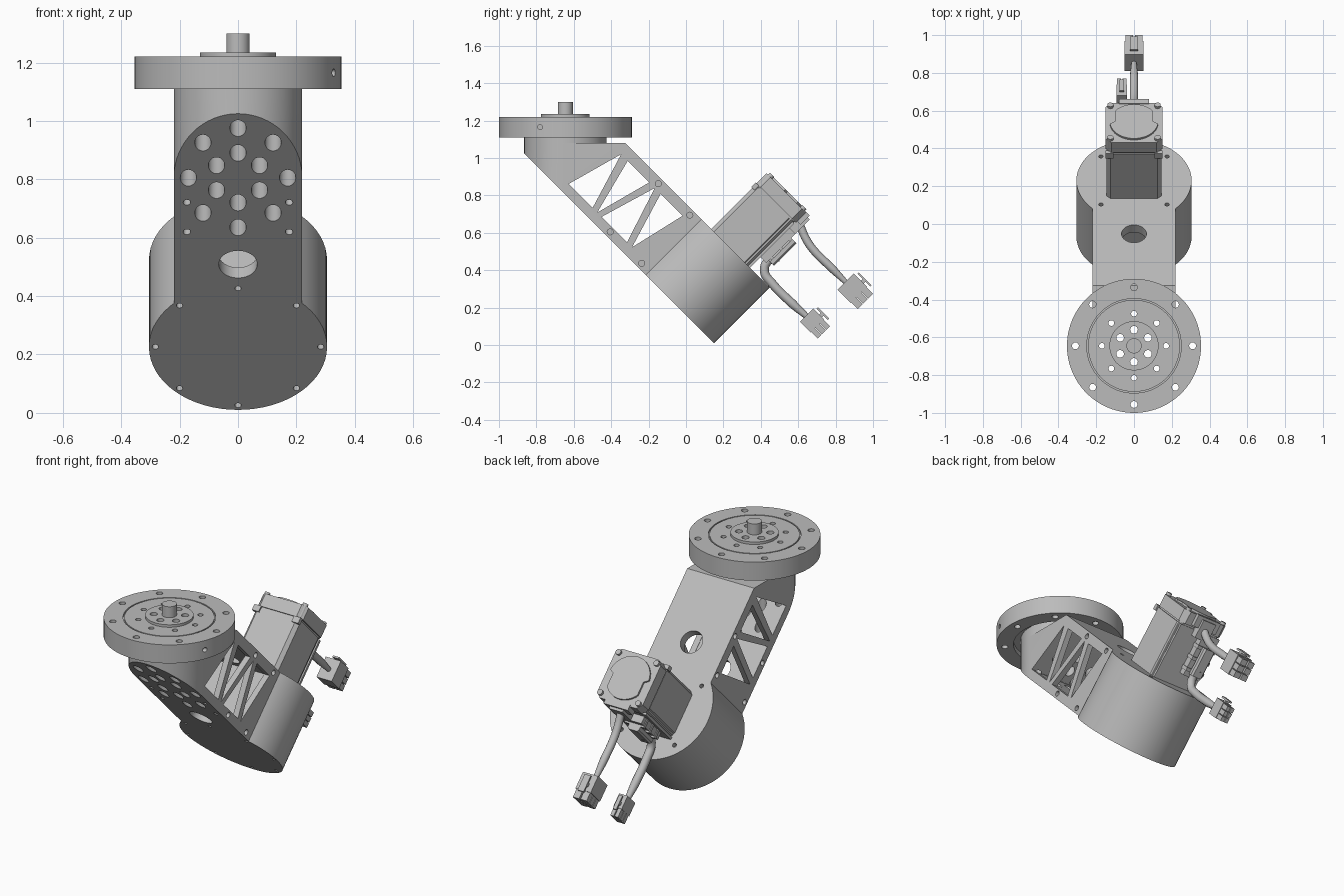
import bpy, bmesh
from math import pi, sin, cos
from mathutils import Matrix, Vector

cube = bpy.data.objects.get("Cube")
if cube:
    bpy.data.objects.remove(cube, do_unlink=True)

grey = bpy.data.materials.new("machined_grey")
grey.use_nodes = True
grey.diffuse_color = (0.5, 0.5, 0.5, 1)
grey.node_tree.nodes["Principled BSDF"].inputs["Base Color"].default_value = (0.5, 0.5, 0.5, 1)

# Frames: the arm frame leans 45 degrees (y runs down the arm, z out of its back)
WORLD = Matrix.Identity(4)
ARM = Matrix.Translation((0, -0.066, 0.226)) @ Matrix.Rotation(-pi / 4, 4, 'X')
SIDE = Matrix(((0, 0, 1, 0), (1, 0, 0, 0), (0, 1, 0, 0), (0, 0, 0, 1)))
ARM_SIDE = ARM @ SIDE
AXIS_Y = -0.645
HEAD = Matrix.Translation((0, AXIS_Y, 0))


def finish(name, bm, frame):
    bmesh.ops.recalc_face_normals(bm, faces=bm.faces)
    bm.transform(frame)
    mesh = bpy.data.meshes.new(name)
    bm.to_mesh(mesh)
    bm.free()
    mesh.materials.append(grey)
    obj = bpy.data.objects.new(name, mesh)
    bpy.context.scene.collection.objects.link(obj)
    return obj


def add_prism(bm, pts, lo, hi):
    face = bm.faces.new([bm.verts.new((a, b, lo)) for a, b in pts])
    ext = bmesh.ops.extrude_face_region(bm, geom=[face])["geom"]
    verts = [v for v in ext if isinstance(v, bmesh.types.BMVert)]
    bmesh.ops.translate(bm, verts=verts, vec=(0, 0, hi - lo))


def prisms(name, shapes, frame):
    """Extrude each (outline, low, high) along the frame's z axis."""
    bm = bmesh.new()
    for pts, lo, hi in shapes:
        add_prism(bm, pts, lo, hi)
    return finish(name, bm, frame)


def circle(a, b, r, n=24):
    return [(a + r * cos(2 * pi * i / n), b + r * sin(2 * pi * i / n)) for i in range(n)]


def ring(count, radius, r, turn=0.0):
    return [circle(radius * cos(turn + 2 * pi * k / count),
                   radius * sin(turn + 2 * pi * k / count), r) for k in range(count)]


def rect(a0, a1, b0, b1, c=0.0):
    if not c:
        return [(a0, b0), (a1, b0), (a1, b1), (a0, b1)]
    return [(a0 + c, b0), (a1 - c, b0), (a1, b0 + c), (a1, b1 - c),
            (a1 - c, b1), (a0 + c, b1), (a0, b1 - c), (a0, b0 + c)]


def lathe(name, profile, frame, steps=64):
    bm = bmesh.new()
    vs = [bm.verts.new((r, 0, z)) for r, z in profile]
    es = [bm.edges.new(p) for p in zip(vs, vs[1:])]
    bmesh.ops.spin(bm, geom=vs + es, cent=(0, 0, 0), axis=(0, 0, 1),
                   angle=2 * pi, steps=steps, use_merge=True)
    bmesh.ops.remove_doubles(bm, verts=bm.verts, dist=1e-5)
    return finish(name, bm, frame)


def combine(obj, tools, operation='DIFFERENCE'):
    """Apply booleans in turn and discard the tools."""
    for tool in tools:
        mod = obj.modifiers.new("cut", 'BOOLEAN')
        mod.operation, mod.solver, mod.object = operation, 'EXACT', tool
    dg = bpy.context.evaluated_depsgraph_get()
    mesh = bpy.data.meshes.new_from_object(obj.evaluated_get(dg))
    obj.modifiers.clear()
    obj.data = mesh
    for tool in tools:
        bpy.data.objects.remove(tool, do_unlink=True)


# Arm: round-fronted upright prism trimmed by the slanted faces
bm = bmesh.new()
front = [(0.22 * cos(pi + pi * i / 32), AXIS_Y + 0.22 * sin(pi + pi * i / 32)) for i in range(33)]
add_prism(bm, front + [(0.22, 0.6), (-0.22, 0.6)], -0.5, 1.08)
down, out = ARM.to_3x3() @ Vector((0, 1, 0)), ARM.to_3x3() @ Vector((0, 0, 1))
for point, normal in (((0, 0, 0), -out), ((0, 0, 0.42), out), ((0, 0, 0), down)):
    cut = bmesh.ops.bisect_plane(bm, geom=bm.verts[:] + bm.edges[:] + bm.faces[:],
                                 plane_co=ARM @ Vector(point), plane_no=normal, clear_outer=True)
    edges = [e for e in cut["geom_cut"] if isinstance(e, bmesh.types.BMEdge)]
    bmesh.ops.edgeloop_fill(bm, edges=edges)
arm = finish("arm_and_cup", bm, WORLD)
combine(arm, [prisms("cup", [(circle(0, 0, 0.305, 64), 0, 0.42)], ARM)], 'UNION')

# Cup bore, hollow arm, truss windows and holes
bore = lathe("bore", [(0, -0.05), (0.26, -0.05), (0.26, 0.06), (0.24, 0.06), (0.24, 0.085),
                      (0.23, 0.085), (0.23, 0.24), (0.2, 0.24), (0.2, 0.27), (0.15, 0.27),
                      (0.15, 0.31), (0.08, 0.31), (0.08, 0.34), (0, 0.34)], ARM)
cavity = prisms("cavity", [([(-0.84, 0.05), (-0.29, 0.05), (-0.29, 0.365), (-0.76, 0.365)],
                            -0.185, 0.185)], ARM_SIDE)
low, high = 0.052, 0.363
triangles = [[(-0.846, low), (-0.665, low), (-0.76, high)],
             [(-0.71, high), (-0.547, high), (-0.63, low)],
             [(-0.597, low), (-0.405, low), (-0.505, high)],
             [(-0.461, high), (-0.295, high), (-0.367, low)]]
windows = prisms("windows", [(t, -0.3, 0.3) for t in triangles], ARM_SIDE)
cable_hole = prisms("cable_hole", [(circle(0, -0.4, 0.066, 32), -0.1, 0.5)], ARM)
screws = [(p, -0.05, 0.04) for p in ring(8, 0.283, 0.011)]
for s in (-1, 1):
    screws += [(circle(s * 0.175, v, 0.013, 16), -0.05, 0.03) for v in (-0.7, -0.557)]
    screws += [(circle(s * 0.175, v, 0.012, 16), 0.39, 0.5) for v in (-0.18, 0.18)]
screw_holes = prisms("screw_holes", screws, ARM)
side_holes = prisms("side_holes", [(circle(v, n, 0.016, 16), min(s * 0.19, s * 0.3), max(s * 0.19, s * 0.3))
                                   for v in (-0.508, -0.27) for n in (0.028, 0.392) for s in (-1, 1)], ARM_SIDE)


def bolt_access():
    holes = ring(8, 0.17, 0.028) + ring(6, 0.085, 0.028, pi / 2)
    return prisms("bolt_access", [(p, 0.4, 1.3) for p in holes], HEAD)


combine(arm, [bore, cavity, windows, cable_hole, screw_holes, side_holes, bolt_access()])

# Neck and output flange
neck = prisms("neck", [(circle(0, 0, 0.22, 64), 1.08, 1.14)], HEAD)
combine(neck, [bolt_access()])
flange = lathe("output_flange", [(0, 1.14), (0.26, 1.14), (0.26, 1.11), (0.355, 1.11), (0.355, 1.22),
                                 (0.25, 1.22), (0.25, 1.21), (0.243, 1.21), (0.243, 1.22), (0.13, 1.22),
                                 (0.13, 1.235), (0.04, 1.235), (0.04, 1.3), (0, 1.3)], HEAD, 96)
bolts = ring(8, 0.31, 0.018) + ring(8, 0.17, 0.015) + ring(6, 0.085, 0.02, pi / 2)
combine(flange, [prisms("bolts", [(p, 1, 1.4) for p in bolts], HEAD),
                 prisms("set_screw", [(circle(-0.78, 1.165, 0.013, 16), 0.29, 0.4)], SIDE)])

# Motor: shaft, body, side cover, rear cap with lid and screws
lathe("motor_shaft", [(0, 0.24), (0.014, 0.24), (0.014, 0.225), (0.03, 0.225), (0.03, 0.36), (0, 0.36)], ARM, 32)
prisms("motor_body", [(rect(-0.145, 0.145, -0.136, 0.134, 0.02), 0.41, 0.755)], ARM)
prisms("motor_seam", [(rect(-0.138, 0.138, -0.13, 0.15, 0.02), 0.42, 0.775)], ARM)
prisms("motor_side_cover", [(rect(-0.14, 0.14, 0.141, 0.157), 0.42, 0.755)], ARM)
prisms("motor_cap", [(rect(-0.15, 0.15, -0.138, 0.16, 0.03), 0.765, 0.84)], ARM)
lid = [(max(-0.1, min(0.1, a)) if b > 0 else a, b) for a, b in circle(0, 0.01, 0.128, 48)]
prisms("motor_lid", [(lid, 0.83, 0.852)], ARM)
prisms("cap_screws", [(circle(s * 0.125, 0.01 + t * 0.122, 0.016, 16), 0.76, 0.855)
                      for s in (-1, 1) for t in (-1, 1)], ARM)
prisms("cap_clips", [(rect(s * 0.13 - 0.022, s * 0.13 + 0.022, -0.145, -0.12), 0.73, 0.765)
                     for s in (-1, 1)], ARM)

# Sockets on the motor's lower side
prisms("power_socket", [(rect(-0.115, 0.0, 0.15, 0.2), 0.5, 0.72),
                        (rect(-0.1, -0.025, 0.2, 0.24, 0.01), 0.52, 0.69)], ARM)
prisms("socket_ribs", [(rect(-0.12, 0.005, 0.15, 0.21), n, n + 0.02) for n in (0.53, 0.6, 0.67)], ARM)
prisms("encoder_socket", [(rect(-0.08, 0.08, 0.15, 0.185), 0.775, 0.845),
                          (rect(-0.045, 0.045, 0.15, 0.2), 0.72, 0.83)], ARM)


def cable(name, x, path, radius):
    curve = bpy.data.curves.new(name, 'CURVE')
    curve.dimensions = '3D'
    curve.bevel_depth, curve.bevel_resolution, curve.use_fill_caps = radius, 4, True
    spline = curve.splines.new('BEZIER')
    spline.bezier_points.add(len(path) - 1)
    for i, (point, (y, z)) in enumerate(zip(spline.bezier_points, path)):
        point.co = (x, y, z)
        point.handle_left_type = point.handle_right_type = 'AUTO'
        point.radius = 0.6 if i == len(path) - 1 else 1.0
    curve.materials.append(grey)
    bpy.context.scene.collection.objects.link(bpy.data.objects.new(name, curve))


cable("encoder_cable", 0, [(0.61, 0.64), (0.64, 0.57), (0.68, 0.51), (0.78, 0.41), (0.86, 0.33)], 0.022)
cable("power_cable", -0.065, [(0.49, 0.47), (0.435, 0.445), (0.42, 0.39), (0.46, 0.33), (0.57, 0.22), (0.66, 0.14)], 0.024)


def plug(name, x, v, n, w, length, h):
    """Plug shell, narrower nose with pin rows, and a latch on top."""
    end = v + length / 2
    shapes = [(rect(x - w, x + w, v - length / 2, end - 0.05), n - h, n + h),
              (rect(x - w * 0.4, x + w * 0.4, v - length * 0.4, v + length * 0.25), n + h + 0.012, n + h + 0.022),
              (rect(x - w * 0.4, x + w * 0.4, v - 0.02, v), n + h - 0.01, n + h + 0.015)]
    for i in range(3):
        c = n + (i - 1) * h * 0.64
        for s in (-0.5, 0.5):
            shapes.append((rect(x + s * w - w * 0.4, x + s * w + w * 0.4, end - 0.055, end),
                           c - h * 0.28, c + h * 0.28))
    prisms(name, shapes, ARM)


plug("encoder_plug", 0, 0.645, 0.73, 0.05, 0.15, 0.062)
plug("power_plug", -0.065, 0.615, 0.456, 0.028, 0.13, 0.05)

# Smooth the round walls and keep machined edges sharp
bpy.ops.object.select_all(action='DESELECT')
for obj in bpy.context.scene.objects:
    if obj.type == 'MESH':
        obj.select_set(True)
        bpy.context.view_layer.objects.active = obj
bpy.ops.object.shade_smooth_by_angle(angle=pi / 6)
